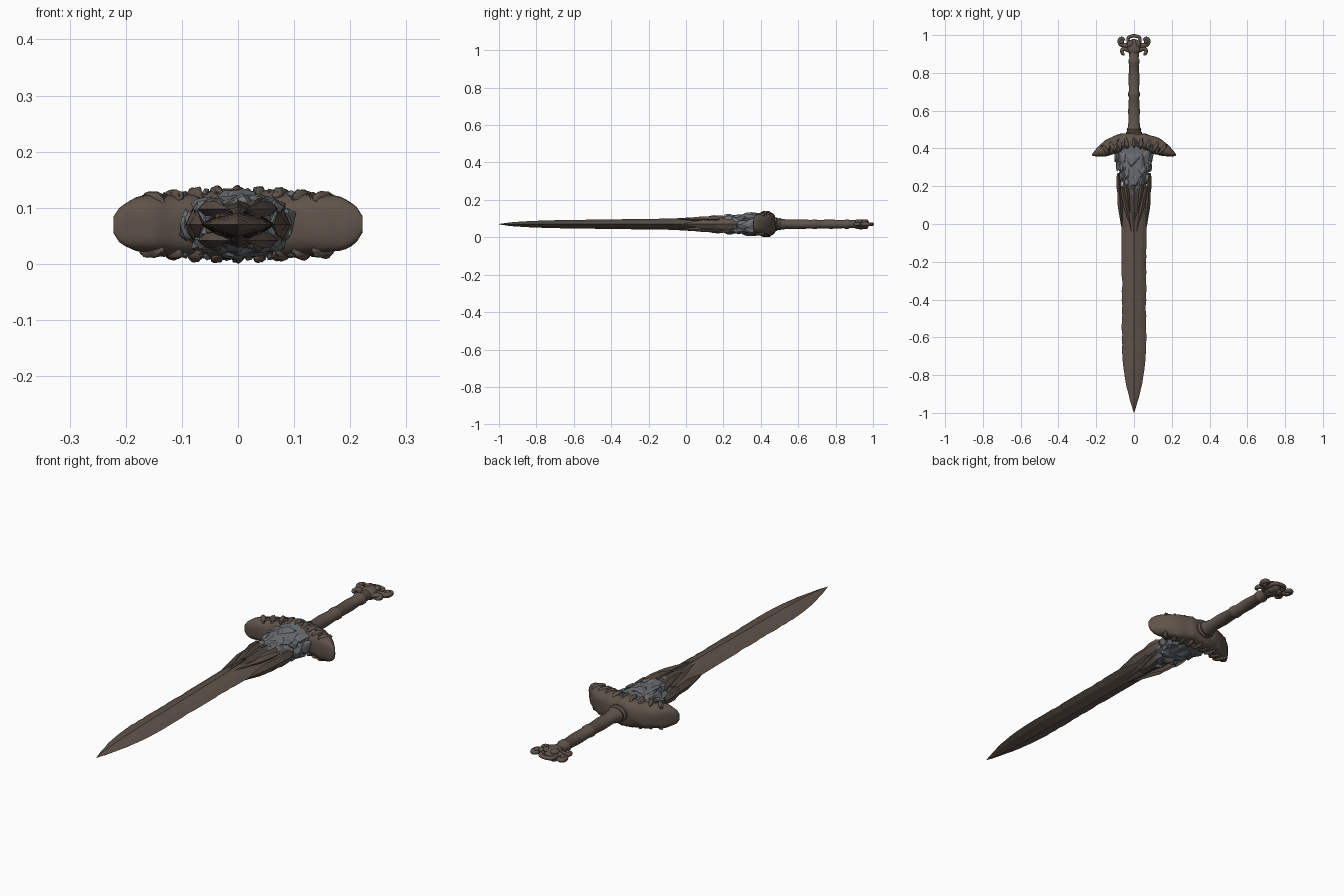
import bpy, bmesh, math, random
from mathutils import Vector, noise

random.seed(4)
MID = 0.07  # height of the sword's centre plane

cube = bpy.data.objects.get("Cube")
if cube:
    bpy.data.objects.remove(cube, do_unlink=True)


def material(name, rgb):
    m = bpy.data.materials.new(name)
    m.use_nodes = True
    m.diffuse_color = (*rgb, 1)
    bsdf = m.node_tree.nodes["Principled BSDF"]
    bsdf.inputs["Base Color"].default_value = (*rgb, 1)
    bsdf.inputs["Roughness"].default_value = 0.8
    return m


BROWN = material("weathered brown", (0.115, 0.087, 0.069))
DARK = material("dark brown", (0.075, 0.058, 0.047))
STONE = material("grey stone", (0.155, 0.165, 0.175))


def finish(name, bm, mat, smooth=None):
    bmesh.ops.recalc_face_normals(bm, faces=bm.faces)
    mesh = bpy.data.meshes.new(name)
    bm.to_mesh(mesh)
    bm.free()
    mesh.materials.append(mat)
    ob = bpy.data.objects.new(name, mesh)
    bpy.context.collection.objects.link(ob)
    if smooth:
        bpy.ops.object.select_all(action='DESELECT')
        ob.select_set(True)
        bpy.context.view_layer.objects.active = ob
        bpy.ops.object.shade_smooth_by_angle(angle=math.radians(smooth))
    return ob


def loft(name, rings, mat, smooth=None):
    """Skin a list of equal point rings and cap both ends."""
    bm = bmesh.new()
    loops = [[bm.verts.new(p) for p in ring] for ring in rings]
    n = len(loops[0])
    for a, b in zip(loops, loops[1:]):
        for i in range(n):
            j = (i + 1) % n
            bm.faces.new((a[i], a[j], b[j], b[i]))
    bm.faces.new(loops[0])
    bm.faces.new(loops[-1])
    return finish(name, bm, mat, smooth)


def ellipse_y(y, w, t, n, jitter=0.0):
    """Oval ring across the sword's length, optionally roughened."""
    ring = []
    for i in range(n):
        a = 2 * math.pi * i / n
        k = 1 + random.uniform(-jitter, jitter)
        ring.append((w * k * math.cos(a), y + random.uniform(-jitter, jitter) * 0.08,
                     MID + t * k * math.sin(a)))
    return ring


def interp(table, v):
    for a, b in zip(table, table[1:]):
        if v <= b[0]:
            f = (v - a[0]) / (b[0] - a[0])
            return [p + (q - p) * f for p, q in zip(a[1:], b[1:])]
    return list(table[-1][1:])


def rock(name, centre, size, mat, count=16):
    """Angular chunk: hull of points scattered on an ellipsoid."""
    bm = bmesh.new()
    for _ in range(count):
        d = Vector([random.gauss(0, 1) for _ in range(3)]).normalized()
        bm.verts.new([c + s * e for c, s, e in zip(centre, size, d)])
    res = bmesh.ops.convex_hull(bm, input=bm.verts)
    bmesh.ops.delete(bm, geom=[v for v in set(res["geom_interior"] + res["geom_unused"])
                               if isinstance(v, bmesh.types.BMVert)], context='VERTS')
    return finish(name, bm, mat)


def ball(name, centre, size, mat, turn=0.0, rough=0.0):
    """Smooth lump, turned in the flat plane of the sword."""
    bm = bmesh.new()
    bmesh.ops.create_icosphere(bm, subdivisions=3, radius=1)
    c, s = math.cos(turn), math.sin(turn)
    for v in bm.verts:
        p = Vector([a * b for a, b in zip(v.co, size)])
        p *= 1 + rough * noise.noise(v.co * 2 + Vector(centre) * 30)
        v.co = Vector((c * p.x - s * p.y, s * p.x + c * p.y, p.z)) + Vector(centre)
    return finish(name, bm, mat, 50)


def shard(name, base, tip, width, z, thick, mat):
    """Long splinter, a four-sided spindle from base to tip."""
    a, b = Vector((*base, z)), Vector((*tip, z))
    along = (b - a).normalized()
    side, up = Vector((-along.y, along.x, 0)), Vector((0, 0, 1))
    rings = []
    for f, k in ((0, 0.45), (0.15, 0.9), (0.45, 1), (1, 0.05)):
        p = a.lerp(b, f)
        rings.append([p + side * width * k, p + up * thick * k,
                      p - side * width * k, p - up * thick * k])
    return loft(name, rings, mat)


def tube(name, points, radius, mat):
    """Tapering scroll made from a bevelled curve."""
    cu = bpy.data.curves.new(name, 'CURVE')
    cu.dimensions = '3D'
    cu.bevel_depth = radius
    cu.bevel_resolution = 3
    cu.use_fill_caps = True
    sp = cu.splines.new('NURBS')
    sp.points.add(len(points) - 1)
    for q, p in zip(sp.points, points):
        q.co = (*p[:3], 1)
        q.radius = p[3] if len(p) > 3 else 1
    sp.use_endpoint_u = True
    sp.order_u = 3
    cu.materials.append(mat)
    ob = bpy.data.objects.new(name, cu)
    bpy.context.collection.objects.link(ob)


# Blade: ridged diamond section with worn edges
BLADE = [(-1.0, 0.001, 0.001), (-0.94, 0.02, 0.010), (-0.85, 0.043, 0.016),
         (-0.75, 0.058, 0.020), (-0.66, 0.065, 0.022), (-0.3, 0.065, 0.027),
         (0.0, 0.067, 0.031), (0.24, 0.062, 0.037)]
rings = []
steps = 48
for i in range(steps + 1):
    y = -1 + 1.24 * i / steps
    w, t = interp(BLADE, y)
    wr, wl = (w * (1 - random.choice((0, 0, 0.01, 0.05))) for _ in range(2))
    rings.append([(wr, y, MID), (w * 0.62, y, MID + t * 0.52), (w * 0.1, y, MID + t * 0.9),
                  (0, y, MID + t), (-w * 0.1, y, MID + t * 0.9), (-w * 0.62, y, MID + t * 0.52),
                  (-wl, y, MID), (-w * 0.62, y, MID - t * 0.52), (-w * 0.1, y, MID - t * 0.9),
                  (0, y, MID - t), (w * 0.1, y, MID - t * 0.9), (w * 0.62, y, MID - t * 0.52)])
loft("blade", rings, BROWN)

# Wedge and splinters that clasp the root of the blade
loft("blade_root_wedge", [ellipse_y(y, w, t, 8) for y, w, t in
     ((-0.06, 0.002, 0.031), (0.06, 0.024, 0.038), (0.16, 0.045, 0.043), (0.3, 0.06, 0.045))], DARK)
for s, side in ((1, "left"), (-1, "right")):
    shard(f"{side}_edge_splinter", (s * 0.078, 0.19), (s * 0.064, -0.03), 0.014, MID, 0.024, BROWN)
    shard(f"{side}_outer_splinter", (s * 0.082, 0.27), (s * 0.075, 0.10), 0.014, MID, 0.03, BROWN)
    for u, face in ((1, "upper"), (-1, "lower")):
        z = MID + u * 0.028
        shard(f"{side}_{face}_long_splinter", (s * 0.066, 0.2), (s * 0.014, -0.04), 0.013, z, 0.014, BROWN)
        shard(f"{side}_{face}_short_splinter", (s * 0.045, 0.22), (s * 0.022, 0.06), 0.014, z, 0.02, BROWN)

# Stone core with broken chunks on both faces
loft("stone_core", [ellipse_y(y, w, t, 11, 0.07) for y, w, t in
     ((0.43, 0.1, 0.062), (0.37, 0.097, 0.06), (0.31, 0.084, 0.053), (0.25, 0.068, 0.048),
      (0.19, 0.045, 0.043), (0.12, 0.012, 0.038))], STONE)
CHUNKS = ((0.0, 0.35, 0.04), (0.055, 0.36, 0.034), (-0.055, 0.35, 0.034), (0.03, 0.29, 0.034),
          (-0.034, 0.28, 0.034), (0.06, 0.30, 0.024), (-0.064, 0.30, 0.022), (0.0, 0.23, 0.03),
          (0.04, 0.23, 0.022), (-0.04, 0.22, 0.02), (0.004, 0.17, 0.02))
for u, face in ((1, "upper"), (-1, "lower")):
    for i, (x, y, r) in enumerate(CHUNKS):
        lift = 0.036 + 0.07 * (y - 0.2) - abs(x) * 0.25
        rock(f"{face}_stone_{i + 1}", (u * x, y, MID + u * lift), (r, r * 1.4, 0.018), STONE)
for s, side in ((1, "left"), (-1, "right")):
    for i, y in enumerate((0.25, 0.31, 0.36)):
        rock(f"{side}_edge_stone_{i + 1}", (s * (0.066 + i * 0.012), y, MID), (0.02, 0.04, 0.03), STONE)

# Crossguard: crescent swept from side to side, roughened like bark
GUARD = [(0, 0.437, 0.046, 0.061), (0.06, 0.431, 0.047, 0.060), (0.1, 0.42, 0.047, 0.056),
         (0.15, 0.402, 0.043, 0.052), (0.185, 0.386, 0.029, 0.045), (0.21, 0.372, 0.014, 0.032),
         (0.222, 0.366, 0.004, 0.014)]
rings = []
for i in range(45):
    x = -0.222 + 0.444 * i / 44
    yc, hy, hz = interp(GUARD, abs(x))
    ring = []
    for k in range(24):
        a = 2 * math.pi * k / 24
        cy, cz = (math.copysign(abs(f(a)) ** 0.75, f(a)) for f in (math.cos, math.sin))
        bump = 1 + 0.13 * noise.noise(Vector((x * 22, cy * 1.5, cz * 1.5 + 7)))
        ring.append((x, yc + hy * cy * bump, MID + hz * cz * bump))
    rings.append(ring)
loft("crossguard", rings, BROWN, 60)

# Fanned lumps and grey chips on both faces of the guard
for u, face in ((1, "upper"), (-1, "lower")):
    for i in range(-4, 5):
        x = i * 0.038
        yc, hy, hz = interp(GUARD, abs(x))
        ball(f"{face}_guard_lump_{i + 5}", (x, yc - 0.006, MID + u * (hz - 0.006)),
             (0.012, 0.03, 0.014), BROWN, -i * 0.17, 0.3)
        if i < 4:
            x += 0.019
            yc, hy, hz = interp(GUARD, abs(x))
            rock(f"{face}_guard_gap_{i + 5}", (x, yc - 0.012, MID + u * (hz - 0.003)),
                 (0.008, 0.018, 0.008), STONE if abs(x) < 0.1 else DARK)

# Grip: turned profile with collars and worn rings
GRIP = [(0.46, 0.043), (0.485, 0.043), (0.492, 0.036), (0.502, 0.039), (0.512, 0.033),
        (0.525, 0.033), (0.535, 0.029), (0.6, 0.031), (0.672, 0.027), (0.68, 0.031),
        (0.695, 0.031), (0.703, 0.027), (0.78, 0.029), (0.845, 0.025), (0.853, 0.03),
        (0.868, 0.03), (0.876, 0.025), (0.93, 0.026)]
loft("grip", [ellipse_y(y, r, r * 0.85, 20) for y, r in GRIP], BROWN, 35)

# Pommel: knot with a crown ring and paired scrolls
ball("pommel_core", (0, 0.935, MID), (0.036, 0.045, 0.027), BROWN, 0, 0.15)
tube("pommel_crown", [(-0.03, 0.945, MID), (-0.036, 0.985, MID), (-0.012, 0.996, MID),
                      (0.012, 0.996, MID), (0.036, 0.985, MID), (0.03, 0.945, MID)], 0.009, BROWN)
for s, side in ((1, "left"), (-1, "right")):
    tube(f"{side}_upper_scroll", [(s * x, y, MID, r) for x, y, r in
         ((0.015, 0.94, 1), (0.045, 0.945, 1), (0.074, 0.95, 0.9), (0.078, 0.978, 0.8),
          (0.058, 0.985, 0.7), (0.052, 0.97, 0.6))], 0.013, BROWN)
    tube(f"{side}_lower_scroll", [(s * x, y, MID, r) for x, y, r in
         ((0.015, 0.91, 1), (0.04, 0.93, 1), (0.064, 0.925, 0.9), (0.064, 0.9, 0.7),
          (0.05, 0.898, 0.5))], 0.012, BROWN)
    ball(f"{side}_scroll_knob", (s * 0.066, 0.963, MID), (0.013, 0.013, 0.017), BROWN, 0, 0.2)
    for u, face in ((1, "upper"), (-1, "lower")):
        ball(f"{side}_{face}_pommel_bead", (s * 0.02, 0.955, MID + u * 0.016),
             (0.015, 0.02, 0.01), BROWN, s * 0.5, 0.2)
